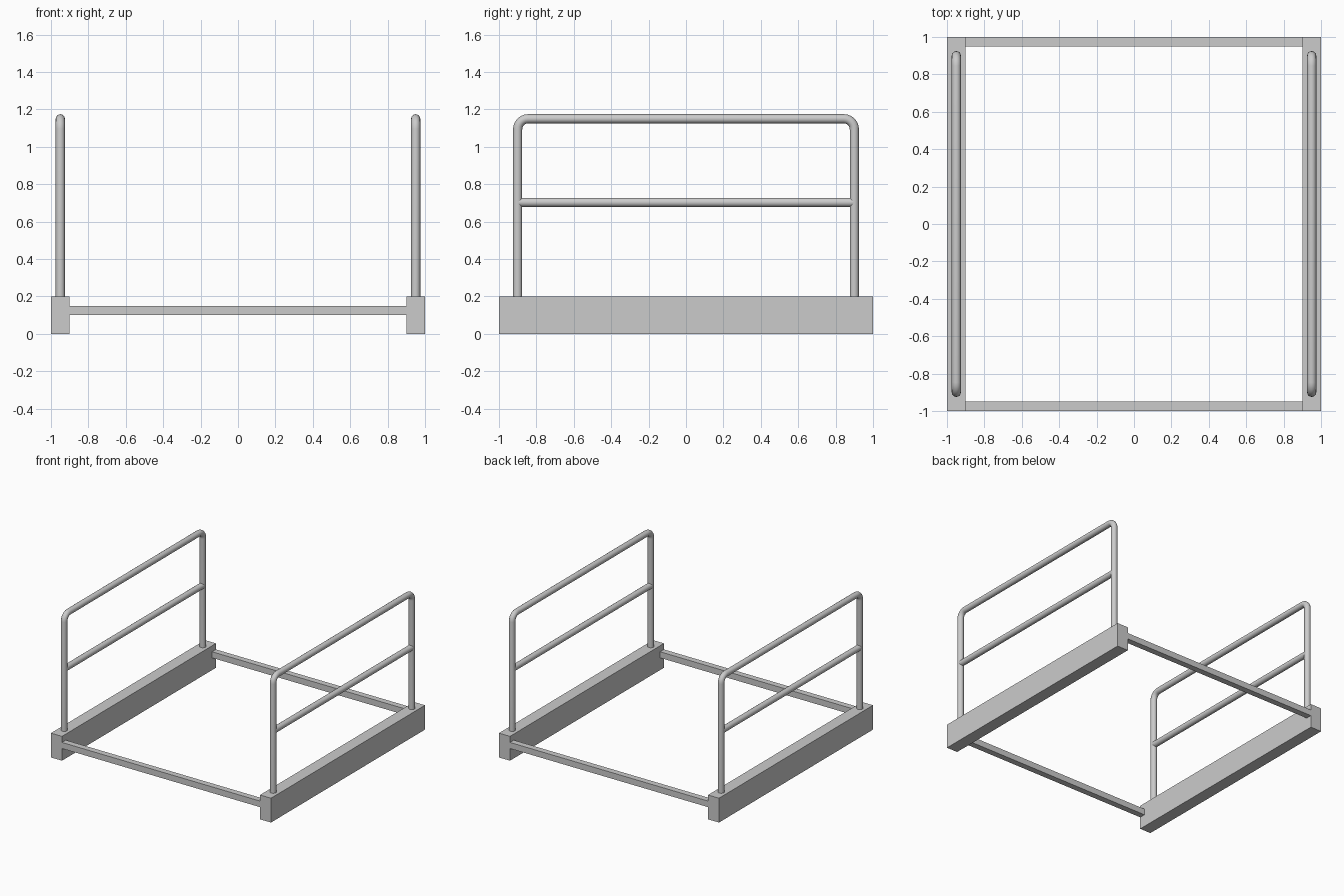
import bpy
from math import sin, cos, pi

if "Cube" in bpy.data.objects:
    bpy.data.objects.remove(bpy.data.objects["Cube"])

R = 0.0245      # tube radius
BEND = 0.055    # centreline radius of the top corners


def box(name, lo, hi):
    bpy.ops.mesh.primitive_cube_add(size=1, location=[(a + b) / 2 for a, b in zip(lo, hi)])
    ob = bpy.context.object
    ob.name = name
    ob.scale = [b - a for a, b in zip(lo, hi)]
    bpy.ops.object.transform_apply(location=False, rotation=False, scale=True)


def tube(name, points):
    cu = bpy.data.curves.new(name, 'CURVE')
    cu.dimensions = '3D'
    cu.bevel_depth = R
    cu.bevel_resolution = 6
    cu.use_fill_caps = True
    sp = cu.splines.new('POLY')
    sp.points.add(len(points) - 1)
    for p, co in zip(sp.points, points):
        p.co = (*co, 1)
    ob = bpy.data.objects.new(name, cu)
    bpy.context.collection.objects.link(ob)
    # turn into a smooth mesh with sharp caps
    bpy.ops.object.select_all(action='DESELECT')
    ob.select_set(True)
    bpy.context.view_layer.objects.active = ob
    bpy.ops.object.convert(target='MESH')
    bpy.ops.object.shade_smooth_by_angle(angle=pi / 5)


for side, s in (("left", -1), ("right", 1)):
    # side beam
    x0, x1 = sorted((0.9 * s, 1.0 * s))
    box(side + "_beam", (x0, -1, 0), (x1, 1, 0.2))

    # bent hoop: post, rounded corner, top rail, rounded corner, post
    x = 0.95 * s
    corner = [(0.9 - BEND + BEND * cos(i * pi / 12), 1.15 - BEND + BEND * sin(i * pi / 12))
              for i in range(7)]
    half = [(0.9, 0.2)] + corner
    path = half + [(-y, z) for y, z in reversed(half)]
    tube(side + "_handrail", [(x, y, z) for y, z in path])

    # middle rail
    tube(side + "_mid_rail", [(x, -0.9, 0.703), (x, 0.9, 0.703)])

# cross bars joining the beams
for end, s in (("front", -1), ("back", 1)):
    y0, y1 = sorted((0.95 * s, 1.0 * s))
    box(end + "_cross_bar", (-0.9, y0, 0.1), (0.9, y1, 0.15))
